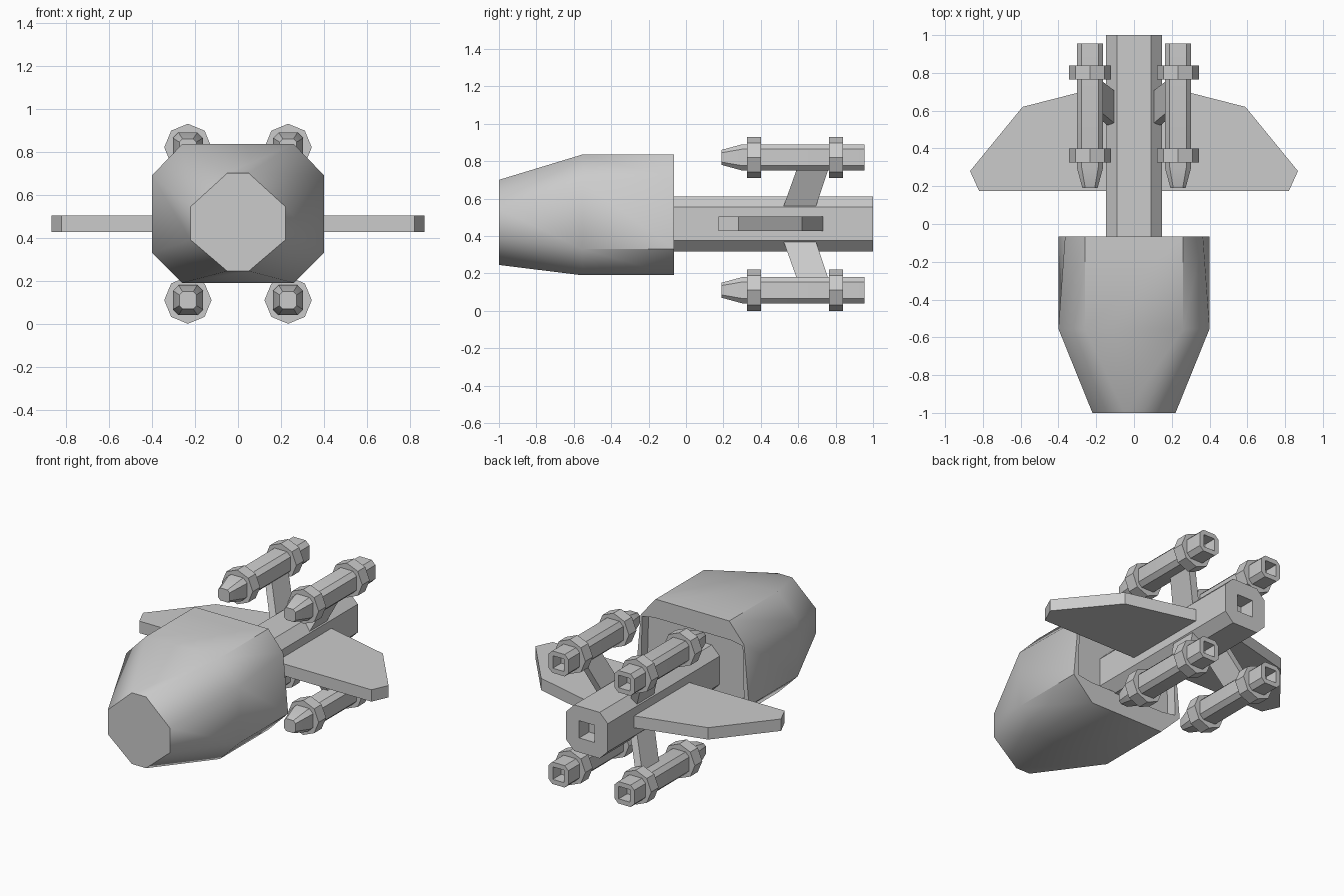
import bpy, bmesh, math

if "Cube" in bpy.data.objects:
    bpy.data.objects.remove(bpy.data.objects["Cube"])

ZC = 0.465  # height of the symmetry plane


def finish(name, bm, smooth=None):
    bmesh.ops.remove_doubles(bm, verts=bm.verts, dist=1e-5)
    bmesh.ops.recalc_face_normals(bm, faces=bm.faces)
    me = bpy.data.meshes.new(name)
    bm.to_mesh(me)
    bm.free()
    ob = bpy.data.objects.new(name, me)
    bpy.context.collection.objects.link(ob)
    if smooth:
        bpy.ops.object.select_all(action='DESELECT')
        ob.select_set(True)
        bpy.context.view_layer.objects.active = ob
        bpy.ops.object.shade_smooth_by_angle(angle=math.radians(smooth))
    return ob


def loft(name, rings, smooth=None):
    """Skin equal-length rings of points and cap both ends."""
    bm = bmesh.new()
    vs = [[bm.verts.new(p) for p in r] for r in rings]
    n = len(rings[0])
    for a, b in zip(vs, vs[1:]):
        for i in range(n):
            j = (i + 1) % n
            bm.faces.new((a[i], a[j], b[j], b[i]))
    bm.faces.new(vs[0])
    bm.faces.new(vs[-1])
    return finish(name, bm, smooth)


def section(y, xt, zt, xu, zu, xl, zl, xb, zb):
    """Eight-sided section: top, upper side, lower side, bottom corners."""
    right = [(xt, zt), (xu, zu), (xl, zl), (xb, zb)]
    pts = right + [(-x, z) for x, z in reversed(right)]
    return [(x, y, z) for x, z in pts]


def octagon(y, h, c, x=0, z=ZC):
    """Square of half-size h with corners cut by c."""
    s = section(y, h - c, h, h, h - c, h, c - h, h - c, -h)
    return [(px + x, py, pz + z) for px, py, pz in s]


# Faceted cabin with recessed rear
loft("cabin", [
    section(-1.0, .05, .70, .22, .545, .22, .39, .05, .245),
    section(-.555, .26, .835, .40, .69, .40, .33, .26, .19),
    section(-.065, .26, .835, .365, .71, .40, .33, .26, .19),
    section(-.065, .27, .715, .355, .70, .365, .34, .27, .325),
    section(-.13, .27, .715, .355, .70, .365, .34, .27, .325),
], 46)

# Tail boom with square exhaust hole
loft("tail_boom", [octagon(-.14, .147, .057), octagon(1, .147, .057),
                   octagon(1, .055, 0), octagon(.9, .055, 0)])

for sx, side in ((1, "right"), (-1, "left")):
    # Flat wing
    outline = [(.12, .175), (.82, .175), (.868, .28), (.59, .62), (.12, .74)]
    loft(side + "_wing", [[(sx * x, y, z) for x, y in outline]
                          for z in (.427, .503)])
    for sz, level in ((1, "upper"), (-1, "lower")):
        tag = f"{level}_{side}_"
        x, z = sx * .233, ZC + sz * .355
        # Engine tube with tapered nose and hollow rear
        loft(tag + "engine", [
            octagon(.19, .04, .015, x, z), octagon(.30, .07, .026, x, z),
            octagon(.955, .07, .026, x, z), octagon(.955, .04, 0, x, z),
            octagon(.87, .04, 0, x, z)], 40)
        # Collars around the tube
        for y, end in ((.325, "front"), (.765, "rear")):
            loft(tag + end + "_collar", [
                [(x + .11 * math.cos(k * math.pi / 4), yy,
                  z + .11 * math.sin(k * math.pi / 4)) for k in range(8)]
                for yy in (y, y + .075)])
        # Slanted pylon from boom to tube
        loft(tag + "pylon", [
            [(sx * (px + dx), y, ZC + sz * h)
             for dx, y in ((-.025, y0), (.025, y0), (.025, y1), (-.025, y1))]
            for px, h, y0, y1 in ((.115, .095, .522, .695),
                                  (.205, .305, .597, .765))])
